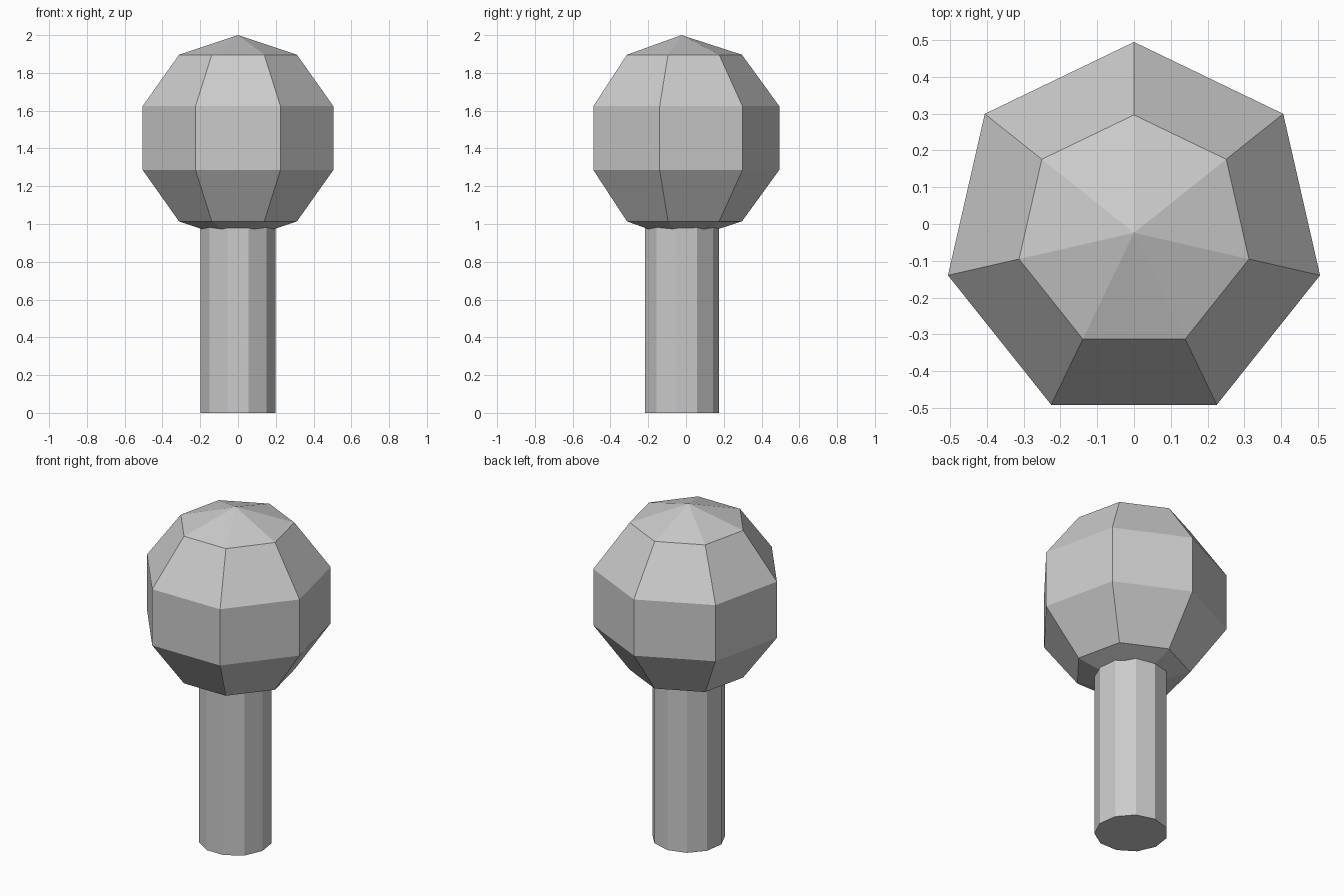
import bpy
import bmesh
from math import sin, cos, pi

cube = bpy.data.objects.get("Cube")
if cube:
    bpy.data.objects.remove(cube, do_unlink=True)

AXIS_Y = -0.024

grey = bpy.data.materials.new("plain grey")
grey.use_nodes = True
colour = (0.6, 0.6, 0.6, 1)
grey.diffuse_color = colour
grey.node_tree.nodes["Principled BSDF"].inputs["Base Color"].default_value = colour


def lathe(name, profile, sides):
    """Flat-shaded turned solid; the first corner of each ring points to the back."""
    bm = bmesh.new()
    rings = []
    for r, z in profile:
        count = sides if r > 0 else 1
        rings.append([bm.verts.new((r * sin(2 * pi * i / sides),
                                    AXIS_Y + r * cos(2 * pi * i / sides), z))
                      for i in range(count)])
    for low, high in zip(rings, rings[1:]):
        for i in range(sides):
            j = (i + 1) % sides
            corners = [low[i % len(low)], low[j % len(low)],
                       high[j % len(high)], high[i % len(high)]]
            bm.faces.new(list(dict.fromkeys(corners)))
    for ring in (rings[0], rings[-1]):
        if len(ring) > 1:
            bm.faces.new(ring)
    bmesh.ops.recalc_face_normals(bm, faces=bm.faces)
    mesh = bpy.data.meshes.new(name)
    bm.to_mesh(mesh)
    bm.free()
    mesh.materials.append(grey)
    obj = bpy.data.objects.new(name, mesh)
    bpy.context.collection.objects.link(obj)
    return obj


# Round crown: seven sides, five bands from pole to pole
R, BANDS = 0.545, 5
crown = [(0, 2 - 2 * R)]
crown += [(R * sin(pi * k / BANDS), 2 - R - R * cos(pi * k / BANDS)) for k in range(1, BANDS)]
crown += [(0, 2)]
lathe("crown", crown, 7)

# Straight eleven-sided trunk, its top tucked into the crown
lathe("trunk", [(0.2, 0), (0.2, 1.0)], 11)
